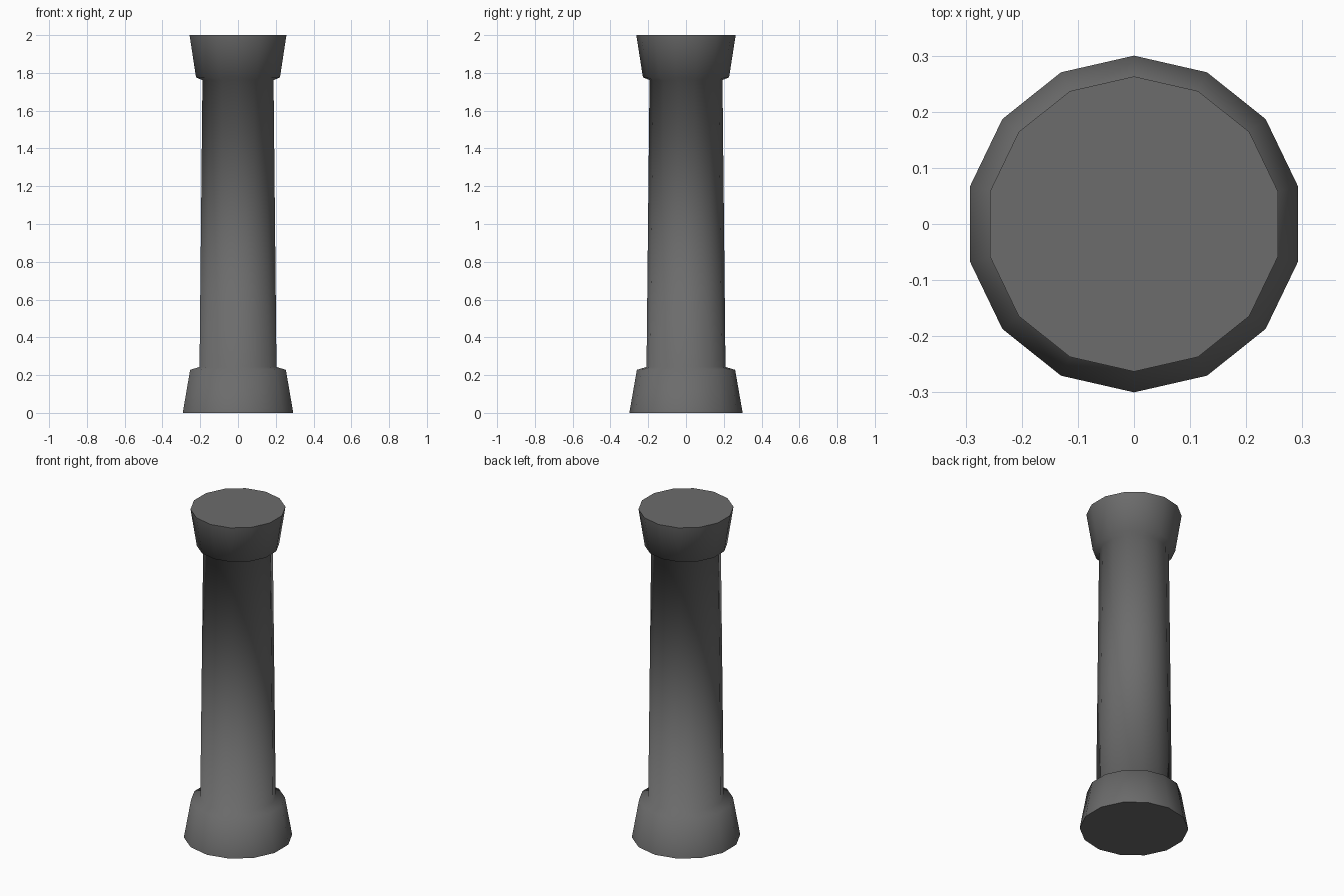
import bpy, bmesh, math

if "Cube" in bpy.data.objects:
    bpy.data.objects.remove(bpy.data.objects["Cube"])

SIDES = 14

stone = bpy.data.materials.new("dark grey stone")
stone.diffuse_color = (0.15, 0.15, 0.15, 1)
stone.use_nodes = True
stone.node_tree.nodes["Principled BSDF"].inputs["Base Color"].default_value = stone.diffuse_color

# Profile (radius, height): flared base, tapered shaft, flared capital
profile = [(0.30, 0.0), (0.26, 0.228), (0.209, 0.243),
           (0.193, 1.762), (0.228, 1.776), (0.263, 2.0)]

bm = bmesh.new()
rings = []
for r, z in profile:
    rings.append([bm.verts.new((r * math.sin(2 * math.pi * i / SIDES),
                                r * math.cos(2 * math.pi * i / SIDES), z))
                  for i in range(SIDES)])

# Smooth sides
for lower, upper in zip(rings, rings[1:]):
    for i in range(SIDES):
        j = (i + 1) % SIDES
        bm.faces.new((lower[i], lower[j], upper[j], upper[i])).smooth = True

# Flat caps with sharp rims
for ring in (rings[0], rings[-1]):
    cap = bm.faces.new(ring)
    for e in cap.edges:
        e.smooth = False

bmesh.ops.recalc_face_normals(bm, faces=bm.faces[:])
mesh = bpy.data.meshes.new("column")
bm.to_mesh(mesh)
bm.free()
mesh.materials.append(stone)
column = bpy.data.objects.new("column", mesh)
bpy.context.collection.objects.link(column)
